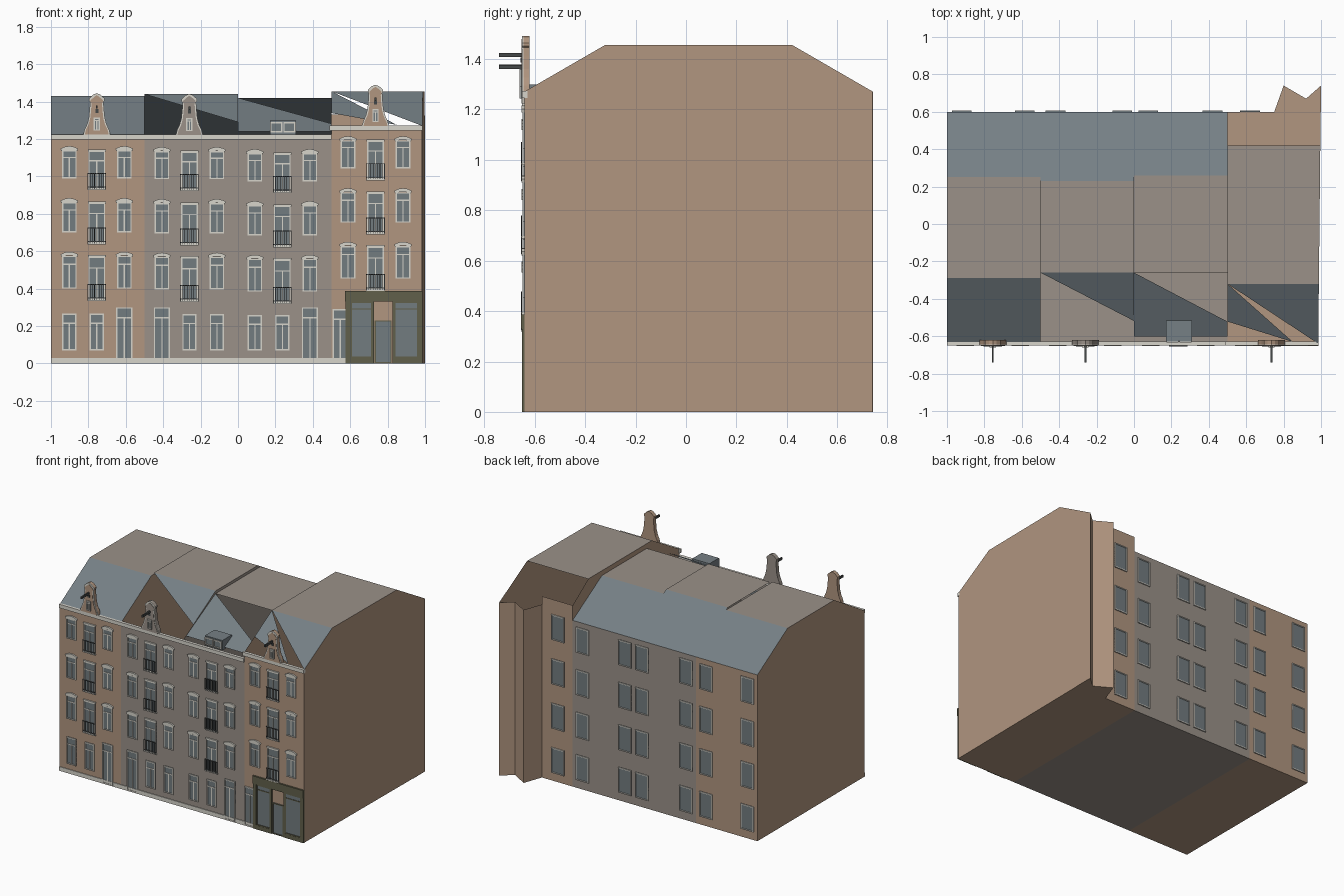
import bpy, bmesh
from mathutils import Matrix, Vector

cube = bpy.data.objects.get("Cube")
if cube:
    bpy.data.objects.remove(cube)


def material(name, *rgb):
    mat = bpy.data.materials.new(name)
    mat.use_nodes = True
    mat.diffuse_color = (*rgb, 1)
    mat.node_tree.nodes["Principled BSDF"].inputs["Base Color"].default_value = (*rgb, 1)
    return mat


BRICK = material("tan brick", .44, .305, .215)
STONE = material("warm grey stone", .325, .285, .25)
SLATE = material("blue grey slate", .18, .215, .235)
GLASS = material("window glass", .17, .2, .215)
WHITE = material("off white trim", .68, .66, .6)
OLIVE = material("olive shopfront", .12, .115, .07)
IRON = material("dark iron", .06, .065, .065)

FRONT, BACK = -.64, .6
parts = {}


def mesh_for(name, mat):
    """Collects geometry of one part; all parts become objects at the end."""
    if name not in parts:
        parts[name] = (bmesh.new(), [mat])
    return parts[name][0]


def box(name, mat, x, y, z):
    """Box from (low, high) pairs."""
    size = [b - a for a, b in (x, y, z)]
    mid = [(a + b) / 2 for a, b in (x, y, z)]
    place = Matrix.Translation(mid) @ Matrix.Diagonal((*size, 1))
    bmesh.ops.create_cube(mesh_for(name, mat), size=1, matrix=place)


def plate(name, mat, outline, y_near, y_far):
    """Outline in x and z, extruded along y."""
    bm = mesh_for(name, mat)
    face = bm.faces.new([bm.verts.new((x, y_near, z)) for x, z in outline])
    out = bmesh.ops.extrude_face_region(bm, geom=[face])["geom"]
    moved = [v for v in out if isinstance(v, bmesh.types.BMVert)]
    bmesh.ops.translate(bm, verts=moved, vec=(0, y_far - y_near, 0))


def relief(name, mat, x, z, depth, wall=FRONT):
    """Thin box standing proud of the front or back wall."""
    out = wall + (depth if wall > 0 else -depth)
    box(name, mat, x, sorted((wall, out)), z)


def window(house, x, low, high, width, wall=FRONT, transom=.72, mullion=True, trim=WHITE):
    half, bar = width / 2, .007
    side = "front" if wall < 0 else "back"
    frame = f"{side}_window_frames_{house}" if trim == WHITE else "shop_window_frames"
    relief(f"{side}_window_glass_{house}", GLASS, (x - half, x + half), (low, high), .003, wall)
    for edge in (x - half, x + half - bar):
        relief(frame, trim, (edge, edge + bar), (low, high), .008, wall)
    for edge in (low, high - bar):
        relief(frame, trim, (x - half, x + half), (edge, edge + bar), .008, wall)
    if transom:
        level = low + (high - low) * transom
        relief(frame, trim, (x - half, x + half), (level, level + bar), .006, wall)
        if mullion:
            relief(frame, trim, (x - .003, x + .003), (low, level), .006, wall)


def arch(house, x, z, width):
    """Curved lintel above a window."""
    steps = [i / 6 for i in range(7)]
    rise = lambda t: .014 * (1 - (2 * t - 1) ** 2)
    under = [(x + width * (t - .5) * .9, z + rise(t) * .6 - .006) for t in steps]
    over = [(x + width * (t - .5), z + .008 + rise(t)) for t in reversed(steps)]
    plate(f"lintels_{house}", WHITE, under + over, FRONT - .011, FRONT)


def balcony(house, x, low, high):
    """Railing in front of a tall window."""
    name = f"balcony_railings_{house}"
    near = (FRONT - .014, FRONT - .01)
    for z in (low + .008, high - .005):
        box(name, IRON, (x - .05, x + .05), near, (z, z + .005))
    for i in range(9):
        bar = x - .05 + i * .0121
        box(name, IRON, (bar, bar + .003), near, (low, high))
    relief(f"balcony_sills_{house}", WHITE, (x - .05, x + .05), (low - .006, low + .002), .012)


def shell(house, left, right, wall, profile, slopes, sides, slant=0, back_right=None):
    """House body: profile is eave, front ridge, back ridge, back eave."""
    eave, ridge, rear, back_eave = [Vector(p) for p in profile]
    name = f"house_body_{house}"
    bm = mesh_for(name, wall)
    parts[name][1].extend([SLATE, STONE])

    def point(u, yz):
        edge = right + slant * (yz[0] - FRONT) / (BACK - FRONT)
        return bm.verts.new((left + u * (edge - left), yz[0], yz[1]))

    def strip(a, b, index, end=1):
        corners = [point(0, a), point(end, a), point(end, b), point(0, b)]
        bm.faces.new(corners).material_index = index

    foot, heel = Vector((FRONT, 0)), Vector((BACK, 0))
    strip(foot, eave, 0)
    strip(ridge, rear, 2)
    strip(heel, foot, 0)
    strip(back_eave, heel, 0, .5 if back_right else 1)
    if not back_right:
        strip(rear, back_eave, 1)
    for slope in slopes:
        face = bm.faces.new([point(u, eave.lerp(ridge, t)) for u, t in slope])
        face.material_index = 1
    ring = [foot, eave, ridge, rear, back_eave, heel]
    for u in sides:
        end = back_right if u and back_right else ring[4:]
        bm.faces.new([point(u, p) for p in ring[:4] + end])
    bmesh.ops.remove_doubles(bm, verts=bm.verts, dist=.0005)


# House bodies with their partly open roofs
full = [(0, 0), (1, 0), (1, 1), (0, 1)]
shell("1", -1, -.5, BRICK, [(FRONT, 1.22), (-.29, 1.43), (.25, 1.43), (BACK, 1.22)], [full], (0, 1))
shell("2", -.5, 0, STONE, [(FRONT, 1.22), (-.26, 1.44), (.23, 1.44), (BACK, 1.22)],
      [[(1, .32), (1, 1), (0, 1)]], (1,))
shell("3", 0, .5, STONE, [(FRONT, 1.22), (-.26, 1.42), (.26, 1.42), (BACK, 1.22)],
      [[(0, .1), (1, .1), (1, .31), (0, 1)]], ())
shell("4", .5, .985, BRICK, [(FRONT, 1.27), (-.32, 1.455), (.42, 1.455), (BACK, 1.33)],
      [[(1, 0), (1, 1), (0, 1)], [(0, .37), (.72, .03), (0, 1)]], (0, 1), slant=.013,
      back_right=[Vector((.74, 1.27)), Vector((.74, 0))])

# Folded rear wall of the last house
folds = [(.75, BACK), (.8, .74), (.92, .67), (1, .74)]
bm = mesh_for("folded_rear_wall", BRICK)
for (xa, ya), (xb, yb) in zip(folds, folds[1:]):
    corners = [(xb, yb, 0), (xa, ya, 0), (xa, ya, 1.27), (xb, yb, 1.27)]
    bm.faces.new([bm.verts.new(c) for c in corners])
bm.faces.new([bm.verts.new((x, y, 0)) for x, y in folds + [(1, BACK)]])

# Front windows, doors and balconies: middle column, floor shift, door column
for house, middle, shift, door in (("1", -.755, 0, 1), ("2", -.26, -.005, -1),
                                   ("3", .237, -.016, 1), ("4", .735, .053, None)):
    for low, high, tall_low in ((.4, .575, .34), (.7, .862, .642), (.99, 1.14, .932)):
        low, high, tall_low = low + shift, high + shift, tall_low + shift
        for column in (-1, 1):
            x = middle + column * .147
            window(house, x, low, high, .078)
            arch(house, x, high, .094)
        window(house, middle, tall_low, high - .003, .09)
        relief(f"lintels_{house}", WHITE, (middle - .048, middle + .048), (high - .006, high + .004), .01)
        balcony(house, middle, tall_low, tall_low + .085)
    if door:
        for column in (-1, 0, 1):
            x = middle + column * .147
            if column == door:
                window(house, x, .005, .3, .086, transom=.8)
            else:
                window(house, x, .07, .267 + shift / 2, .076)
window("4", .547, .005, .29, .084, transom=.8)

# Rear windows
for house, columns, shift in (("1", (-.92, -.584), 0), ("2", (-.42, -.063), 0),
                              ("3", (.076, .42), 0), ("4", (.62,), .04)):
    for x in columns:
        for floor in range(4):
            low = .06 + floor * (.312 + shift / 3)
            window(house, x, low, low + .185, .105, BACK, transom=None)

# Cornices and plinths
for house, left, right, top in (("1", -1, -.5, 1.225), ("2", -.5, 0, 1.225),
                                ("3", 0, .5, 1.225), ("4", .49, .987, 1.272)):
    box(f"cornice_{house}", WHITE, (left, right), (FRONT - .01, FRONT + .012), (top - .027, top))
    relief(f"plinth_{house}", WHITE, (left, min(right, .575)), (0, .03), .005)

# Bell gables with window, hatch and hoisting beam
curve = [(.072, 0), (.066, .025), (.052, .055), (.043, .09), (.038, .14),
         (.036, .175), (.041, .18), (.041, .192), (.02, .212)]
for house, x, base, wall in (("1", -.755, 1.225, BRICK), ("2", -.26, 1.222, STONE),
                             ("4", .735, 1.27, BRICK)):
    def outline(inset, squash):
        half = [(dx - inset, base + dz * squash) for dx, dz in curve]
        return half + [(0, base + .22 * squash)] + [(-dx, dz) for dx, dz in reversed(half)]
    mirrored = lambda pts: [(x + dx, dz) for dx, dz in pts]
    plate(f"gable_{house}", wall, mirrored(outline(0, 1)), FRONT - .004, FRONT + .02)
    plate(f"gable_trim_{house}", WHITE, mirrored(outline(0, 1)), FRONT - .009, FRONT - .004)
    plate(f"gable_face_{house}", wall, mirrored(outline(.008, .95)), FRONT - .012, FRONT - .009)
    window(f"gable_{house}", x, base + .02, base + .09, .034, FRONT - .012)
    relief(f"gable_hatch_{house}", IRON, (x - .008, x + .008), (base + .115, base + .135), .015)
    box(f"hoisting_beam_{house}", IRON, (x - .005, x + .005), (-.74, FRONT), (base + .137, base + .153))

# Dormer on the third house
box("dormer", SLATE, (.17, .31), (-.625, -.515), (1.225, 1.298))
for x in (.205, .275):
    window("dormer", x, 1.235, 1.29, .065, -.625, transom=None)

# Shopfront
relief("shop_fascia", OLIVE, (.573, .987), (.33, .387), .013)
for left, right in ((.575, .602), (.718, .728), (.825, .835), (.965, .987)):
    relief("shop_pilasters", OLIVE, (left, right), (0, .33), .009)
for x, width in ((.66, .116), (.9, .13)):
    relief("shop_stall_risers", OLIVE, (x - width / 2, x + width / 2), (0, .03), .009)
    window("shop", x, .03, .33, width, transom=.86, mullion=False, trim=OLIVE)
window("shop", .776, .002, .23, .092, transom=None, trim=OLIVE)

# Turn the collected parts into objects
for name, (bm, mats) in parts.items():
    bmesh.ops.recalc_face_normals(bm, faces=bm.faces)
    mesh = bpy.data.meshes.new(name)
    bm.to_mesh(mesh)
    bm.free()
    for mat in mats:
        mesh.materials.append(mat)
    bpy.context.collection.objects.link(bpy.data.objects.new(name, mesh))
